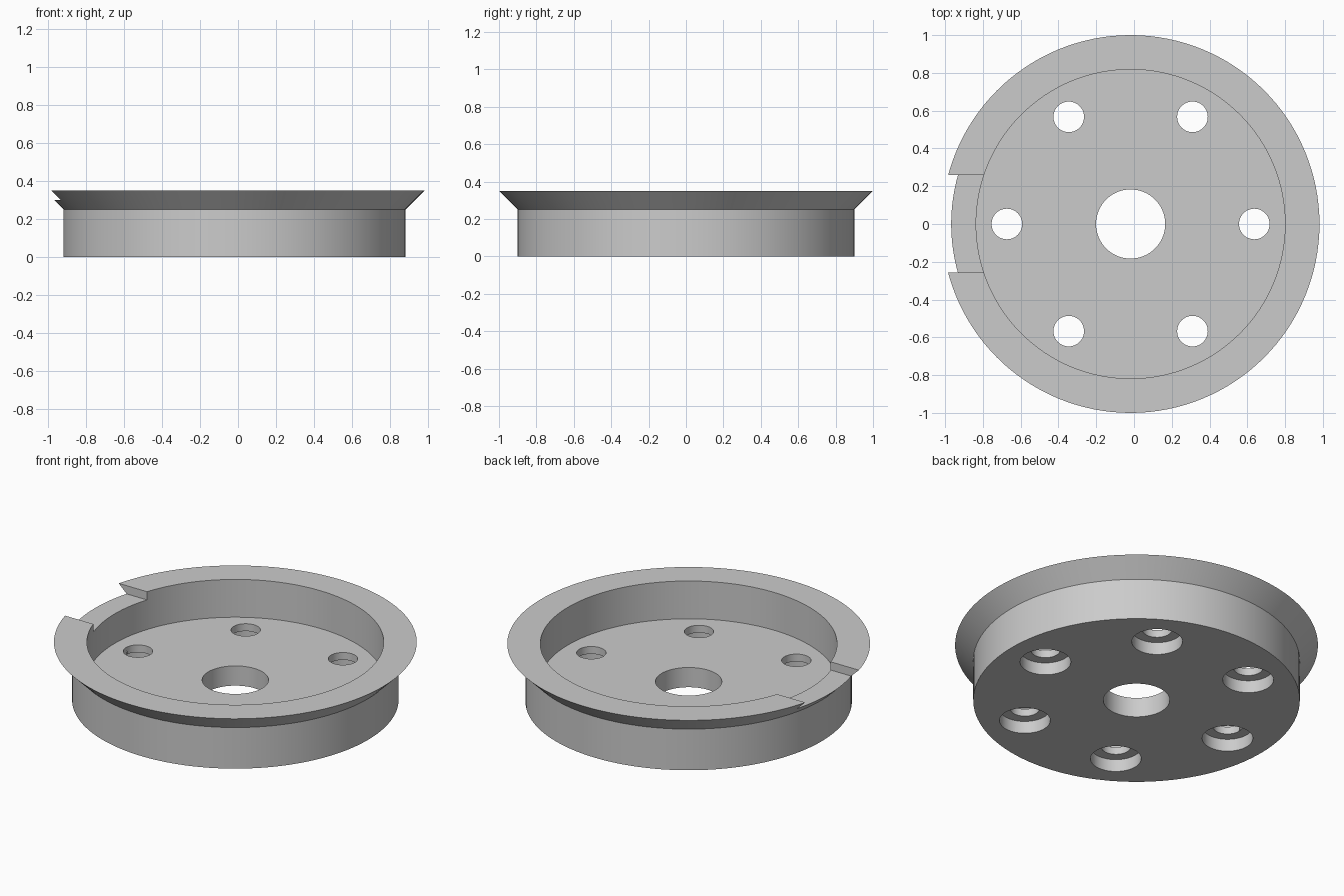
import bpy
import bmesh
from math import cos, sin, pi, radians
from mathutils import Matrix, Vector

CENTRE_X = -0.018
SEGMENTS = 128

cube = bpy.data.objects.get("Cube")
if cube:
    bpy.data.objects.remove(cube, do_unlink=True)

grey = bpy.data.materials.new("plain_grey")
grey.use_nodes = True
grey.diffuse_color = (0.6, 0.6, 0.6, 1)
grey.node_tree.nodes["Principled BSDF"].inputs["Base Color"].default_value = (0.6, 0.6, 0.6, 1)


def make_object(name, bm):
    bmesh.ops.recalc_face_normals(bm, faces=bm.faces)
    mesh = bpy.data.meshes.new(name)
    bm.to_mesh(mesh)
    bm.free()
    mesh.materials.append(grey)
    obj = bpy.data.objects.new(name, mesh)
    bpy.context.collection.objects.link(obj)
    return obj


def lathe(name, profile):
    """Revolve a closed (radius, z) outline into a ring."""
    bm = bmesh.new()
    rings = []
    for i in range(SEGMENTS):
        a = 2 * pi * i / SEGMENTS
        rings.append([bm.verts.new((CENTRE_X + r * cos(a), r * sin(a), z)) for r, z in profile])
    n = len(profile)
    for i in range(SEGMENTS):
        p, q = rings[i], rings[(i + 1) % SEGMENTS]
        for j in range(n):
            k = (j + 1) % n
            bm.faces.new((p[j], q[j], q[k], p[k]))
    return make_object(name, bm)


def add_cylinder(bm, x, y, radius, z0, z1):
    bmesh.ops.create_cone(bm, cap_ends=True, segments=48, radius1=radius, radius2=radius,
                          depth=z1 - z0, matrix=Matrix.Translation((x, y, (z0 + z1) / 2)))


def cut(target, cutter):
    cutter.hide_render = True
    mod = target.modifiers.new(cutter.name, 'BOOLEAN')
    mod.operation = 'DIFFERENCE'
    mod.solver = 'EXACT'
    mod.object = cutter
    bpy.context.view_layer.objects.active = target
    bpy.ops.object.modifier_apply(modifier=mod.name)
    bpy.data.objects.remove(cutter, do_unlink=True)


# Dish with a flared rim, recessed floor and central bore
dish = lathe("flanged_dish", [(0.183, 0), (0.9, 0), (0.9, 0.25), (1.0, 0.35),
                              (0.818, 0.35), (0.818, 0.12), (0.183, 0.12)])

# Six bolt holes, then their wider counterbores from below
for name, radius, top in (("bolt_holes", 0.081, 0.2), ("counterbores", 0.14, 0.075)):
    bm = bmesh.new()
    for i in range(6):
        a = i * pi / 3
        add_cylinder(bm, CENTRE_X + 0.655 * cos(a), 0.655 * sin(a), radius, -0.1, top)
    cut(dish, make_object(name, bm))

# Notch through the rim on the right side
bm = bmesh.new()
bmesh.ops.create_cube(bm, size=1)
bmesh.ops.scale(bm, vec=Vector((0.6, 0.515, 0.2)), verts=bm.verts)
bmesh.ops.translate(bm, vec=Vector((-0.9, 0.002, 0.4)), verts=bm.verts)
cut(dish, make_object("rim_notch", bm))

# Smooth walls with crisp edges
bpy.ops.object.select_all(action='DESELECT')
dish.select_set(True)
bpy.context.view_layer.objects.active = dish
bpy.ops.object.shade_smooth_by_angle(angle=radians(30))
